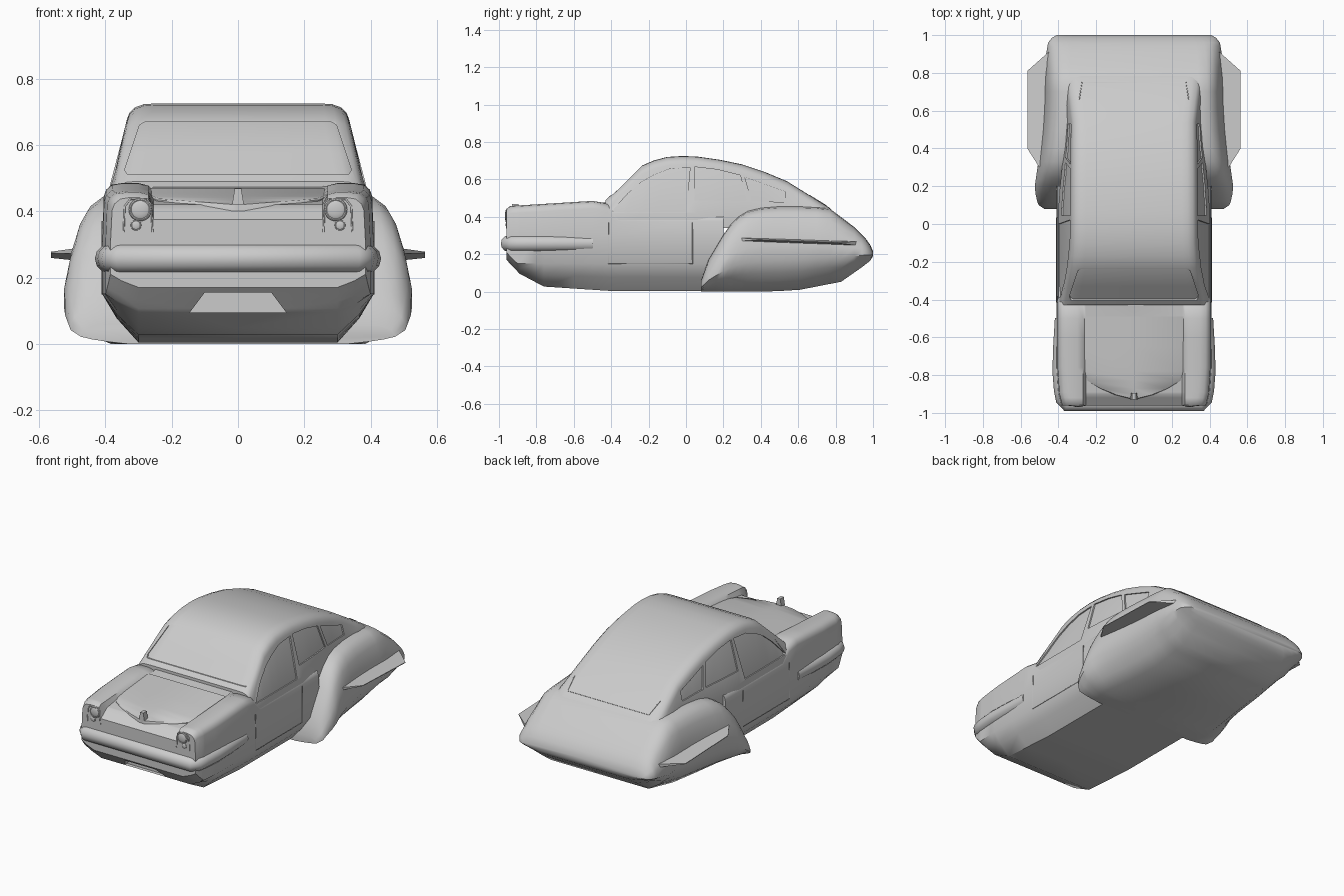
import bpy, bmesh
from math import radians, pi

if "Cube" in bpy.data.objects:
    bpy.data.objects.remove(bpy.data.objects["Cube"])


def curve(*keys):
    """Piecewise-linear function of y from (y, value) pairs."""
    def f(y):
        if y <= keys[0][0]:
            return keys[0][1]
        for (a, u), (b, v) in zip(keys, keys[1:]):
            if y <= b:
                return u + (v - u) * (y - a) / (b - a)
        return keys[-1][1]
    return f


def mesh(name, verts, faces):
    me = bpy.data.meshes.new(name)
    me.from_pydata(verts, [], faces)
    bm = bmesh.new()
    bm.from_mesh(me)
    bmesh.ops.recalc_face_normals(bm, faces=bm.faces)
    bm.to_mesh(me)
    bm.free()
    ob = bpy.data.objects.new(name, me)
    bpy.context.collection.objects.link(ob)
    return ob


def smooth(ob, angle=40):
    bpy.ops.object.select_all(action='DESELECT')
    ob.select_set(True)
    bpy.context.view_layer.objects.active = ob
    for m in list(ob.modifiers):
        bpy.ops.object.modifier_apply(modifier=m.name)
    bpy.ops.object.shade_smooth_by_angle(angle=radians(angle))


def loft(name, ys, section):
    """Skin mirrored half-sections (bottom centre to top centre) along y."""
    verts, faces = [], []
    for y in ys:
        half = section(y)
        ring = half + [(-x, z) for x, z in half[-2:0:-1]]
        verts += [(x, y, z) for x, z in ring]
    n = len(ring)
    for i in range(len(ys) - 1):
        for j in range(n):
            k = (j + 1) % n
            faces.append((i * n + j, i * n + k, i * n + n + k, i * n + n + j))
    faces += [tuple(range(n)), tuple(range(len(verts) - n, len(verts)))]
    return mesh(name, verts, faces)


def prism(name, pts, axis, a, b):
    """Extrude a (y,z) outline along x or an (x,z) outline along y."""
    put = (lambda p, t: (t, p[0], p[1])) if axis == 'x' else (lambda p, t: (p[0], t, p[1]))
    n = len(pts)
    faces = [tuple(range(n)), tuple(range(n, 2 * n))]
    faces += [(i, (i + 1) % n, n + (i + 1) % n, n + i) for i in range(n)]
    return mesh(name, [put(p, a) for p in pts] + [put(p, b) for p in pts], faces)


def cut(ob, cutter):
    m = ob.modifiers.new("cut", 'BOOLEAN')
    m.operation, m.object, m.solver = 'DIFFERENCE', cutter, 'EXACT'
    cutter.hide_render = True
    cutter.hide_set(True)


def tube(name, pts, r, res=1):
    cu = bpy.data.curves.new(name, 'CURVE')
    cu.dimensions = '3D'
    cu.bevel_depth, cu.bevel_resolution, cu.use_fill_caps = r, res, True
    sp = cu.splines.new('POLY')
    sp.points.add(len(pts) - 1)
    for p, co in zip(sp.points, pts):
        p.co = (*co, 1)
    ob = bpy.data.objects.new(name, cu)
    bpy.context.collection.objects.link(ob)
    return ob


# Lower body with front wings and sunken bonnet deck
bottom = curve((-.96, .17), (-.89, .096), (-.76, .027), (-.41, .004), (.2, .003))
side_w = curve((-.96, .385), (-.9, .40), (-.75, .41))
crest = curve((-.96, .442), (-.94, .458), (-.5, .485), (-.42, .472), (-.36, .415))
deck = curve((-.96, .375), (-.9, .42), (-.8, .435), (-.5, .462), (-.42, .475), (-.36, .40))


def body_section(y):
    zb, w, c, h = bottom(y), side_w(y), crest(y), deck(y)
    b, zm = .30, max(.15, zb + .04)
    return [(0, zb), (b, zb), (b + (w - b) * .6, zb + (zm - zb) * .5), (w, zm), (w, .30),
            (w - .005, c - .04), (w - .012, c - .02), (w - .03, c - .005), (w - .06, c),
            (.30, c), (.27, c - .008), (.255, h), (0, h)]


body = loft("lower_body", [-.96, -.94, -.92, -.9, -.89, -.8, -.76, -.6, -.5, -.42, -.36, 0, .2],
            body_section)
cut(body, prism("intake_cutter", [(-.145, .095), (.145, .095), (.10, .155), (-.10, .155)],
                'y', -1.1, -.865))
smooth(body)

# Cabin with fastback, window openings, and a slightly smaller glass solid inside
roof = curve((-.43, .49), (-.235, .674), (-.17, .702), (-.1, .72), (-.02, .725), (.06, .722),
             (.18, .705), (.3, .68), (.42, .64), (.54, .59), (.77, .447), (.8, .415))
shoulder = curve((-.43, .385), (-.235, .345), (-.1, .335), (.55, .33), (.77, .36))
base_w = curve((-.43, .402), (.1, .402), (.5, .36), (.8, .37))


def cabin_section(d):
    def f(y):
        z, s, w = roof(y) - d, shoulder(y) - d, base_w(y) - d
        return [(0, .34), (w, .34), (w, min(.42, z - .06)), (s, z - .045), (s - .007, z - .028),
                (s - .022, z - .012), (s - .05, z - .002), (s - .08, z), (0, z)]
    return f


cabin_ys = [-.43, -.33, -.235, -.17, -.1, -.02, .06, .18, .3, .42, .54, .66, .77, .8]
cabin = loft("cabin", cabin_ys, cabin_section(0))
windows = {
    "front_window_cutter": [(-.40, .425), (.0, .425), (.022, .665), (-.09, .655), (-.17, .625),
                            (-.24, .585), (-.31, .525)],
    "middle_window_cutter": [(.045, .487), (.325, .487), (.29, .622), (.17, .652), (.045, .667)],
    "rear_window_cutter": [(.35, .485), (.53, .478), (.53, .535), (.315, .612)],
}
for name, pts in windows.items():
    cut(cabin, prism(name, pts, 'x', -.6, .6))
cut(cabin, prism("windscreen_cutter",
                 [(-.335, .513), (.335, .513), (.342, .525), (.297, .66), (.28, .67),
                  (-.28, .67), (-.297, .66), (-.342, .525)], 'y', -.6, -.12))
smooth(cabin)
smooth(loft("window_glass", cabin_ys, cabin_section(.007)))

# Tail joined with both rear wings
tail_top = curve((.08, .06), (.12, .17), (.2, .305), (.24, .36), (.28, .40), (.33, .43),
                 (.4, .447), (.5, .455), (.66, .455), (.77, .443), (.9, .345), (.96, .285),
                 (.985, .25), (1, .215))
tail_bottom = curve((.08, 0), (.45, 0), (.61, .01), (.83, .053), (.94, .13), (.985, .165),
                    (1, .19))
tail_w = curve((.08, .475), (.1, .505), (.14, .52), (.2, .525), (.4, .497), (.55, .48),
               (.8, .47), (.9, .465), (.96, .455), (.985, .435), (1, .41))


def tail_section(y):
    zt, zb, w = tail_top(y), tail_bottom(y), tail_w(y)
    shape = [(.14, 0), (.075, .12), (.035, .22), (0, .36), (0, .54), (.012, .7), (.03, .84),
             (.052, .93), (.085, .985), (.13, 1)]
    return [(0, zb)] + [(w - i, zb + (zt - zb) * k) for i, k in shape] + [(0, zt)]


smooth(loft("tail_and_rear_wings", [.08, .1, .12, .16, .2, .24, .28, .33, .4, .5, .61, .7, .77,
                                    .83, .9, .94, .96, .985, 1], tail_section), 45)

# Bonnet panel with pointed front lip
bonnet_w = curve((-.925, .02), (-.905, .10), (-.87, .18), (-.83, .245), (-.78, .262), (-.49, .29))


def bonnet_section(y):
    z, w = curve((-.925, .42), (-.9, .428), (-.8, .443), (-.49, .47))(y), bonnet_w(y)
    return [(0, z - .03), (w, z - .03), (w, z - .004), (w - .008, z), (0, z)]


smooth(loft("bonnet", [-.925, -.905, -.87, -.83, -.78, -.65, -.49], bonnet_section))
smooth(prism("bonnet_ornament", [(-.018, .42), (.018, .42), (.01, .468), (-.01, .468)],
             'y', -.93, -.895))

# Wraparound bumper
right = [(.375, -.5), (.384, -.65), (.388, -.78), (.38, -.88), (.372, -.925), (.35, -.95)]
tube("bumper", [(x, y, .257) for x, y in right] + [(-x, y, .257) for x, y in right[::-1]],
     .044, 4)

# Mirrored details
for s, side in ((1, "right"), (-1, "left")):
    # headlights: ring and lens
    for name, x, z, r in (("headlight", .295, .405, .03), ("indicator", .308, .358, .014)):
        bpy.ops.mesh.primitive_torus_add(location=(s * x, -.96, z), rotation=(pi / 2, 0, 0),
                                         major_radius=r, minor_radius=r * .16,
                                         major_segments=28, minor_segments=8)
        bpy.context.object.name = f"{name}_ring_{side}"
        smooth(bpy.context.object)
        bpy.ops.mesh.primitive_uv_sphere_add(segments=24, ring_count=12, radius=r,
                                             location=(s * x, -.96, z))
        lens = bpy.context.object
        lens.name, lens.scale = f"{name}_lens_{side}", (1, .3, 1)
        smooth(lens)
    tube(f"headlight_surround_{side}",
         [(s * x, -.96, z) for x, z in ((.258, .338), (.262, .42), (.275, .437), (.325, .437),
                                        (.342, .415), (.345, .338))], .003)
    # horizontal rear fin, thick at the root and thin at the tip
    top = [(.43, .93, .012), (.565, .81, .002), (.565, .40, .002), (.45, .22, .012)]
    fin_z = curve((.22, .282), (.93, .257))
    v = [(s * x, y, fin_z(y) + k * t) for k in (1, -1) for x, y, t in top]
    mesh(f"side_fin_{side}", v, [(0, 1, 2, 3), (7, 6, 5, 4)] +
         [(i, (i + 1) % 4, 4 + (i + 1) % 4, 4 + i) for i in range(4)])
    # door outline
    tube(f"door_seam_{side}", [(s * .4095, y, z) for y, z in
                               ((-.415, .37), (-.415, .15), (.035, .15), (.035, .37))], .0025)

# Boot seam across the fastback
tube("boot_seam", [(x, y, roof(y)) for x, y in ((-.29, .66), (-.275, .75), (.275, .75),
                                                (.29, .66))], .0025)
